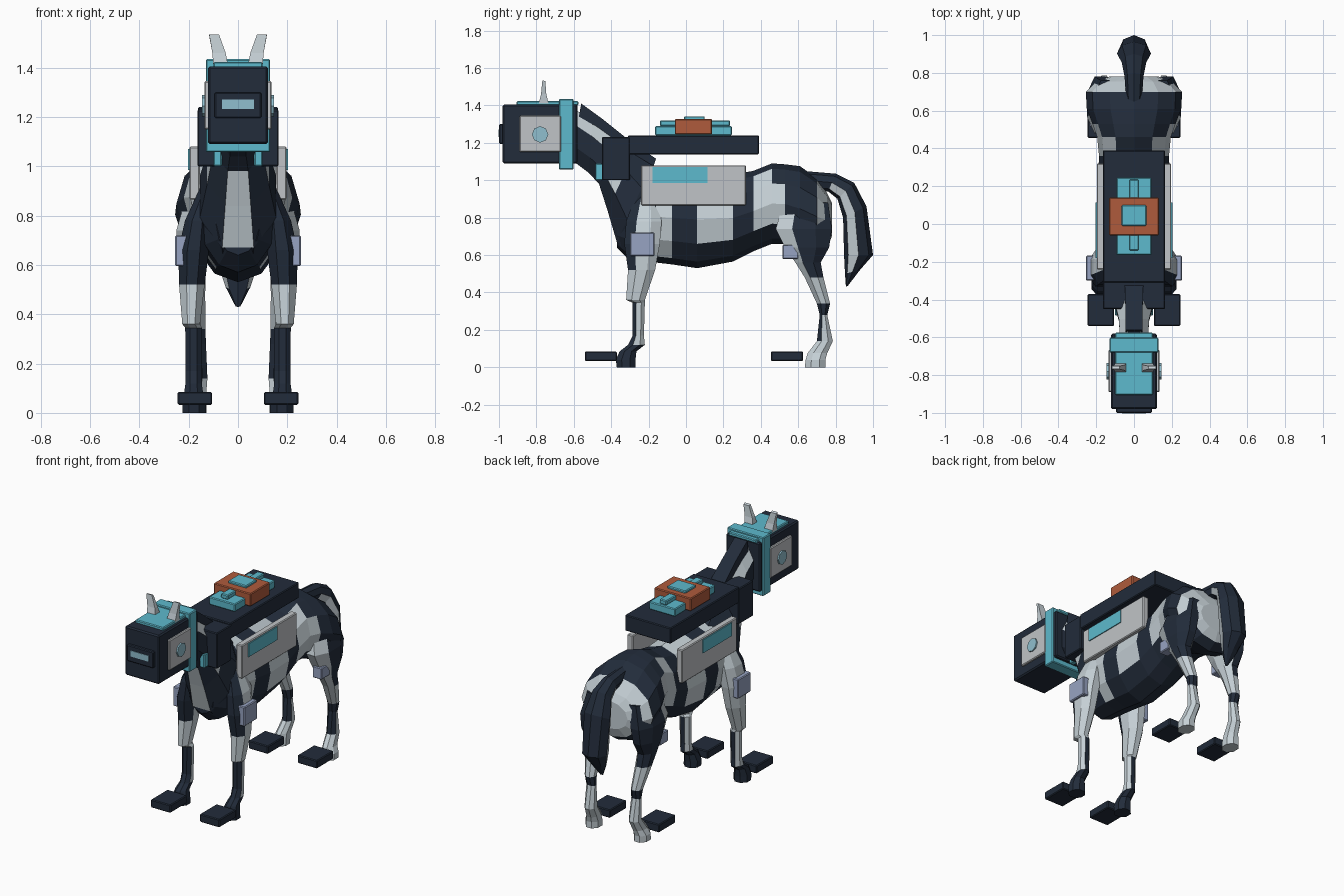
import bpy, bmesh, math
from mathutils import Vector


def mat(name, rgb):
    m = bpy.data.materials.new(name)
    m.diffuse_color = (*rgb, 1)
    return m


NAVY = mat("navy", (0.016, 0.025, 0.043))
PALE = mat("pale_blue_grey", (0.56, 0.63, 0.67))
PANEL = mat("panel_grey", (0.53, 0.55, 0.57))
TEAL = mat("teal", (0.11, 0.49, 0.61))
ORANGE = mat("orange", (0.43, 0.105, 0.045))
LAVENDER = mat("lavender", (0.31, 0.37, 0.54))
GLASS = mat("pale_glass", (0.28, 0.52, 0.62))


def finish(bm, name, mats, rule=None):
    """Turn a bmesh into an object; rule(centre, normal) is True for the pale faces."""
    bmesh.ops.recalc_face_normals(bm, faces=bm.faces)
    me = bpy.data.meshes.new(name)
    for m in mats:
        me.materials.append(m)
    if rule:
        for f in bm.faces:
            f.material_index = int(rule(f.calc_center_median(), f.normal))
    bm.to_mesh(me)
    bm.free()
    ob = bpy.data.objects.new(name, me)
    bpy.context.collection.objects.link(ob)
    return ob


def box(name, x, y, z, m, bevel=0.005):
    """Box from its (min, max) range on each axis."""
    bm = bmesh.new()
    bmesh.ops.create_cube(bm, size=1)
    for v in bm.verts:
        for i, (a, b) in enumerate((x, y, z)):
            v.co[i] = (a + b) / 2 + v.co[i] * (b - a)
    ob = finish(bm, name, [m])
    if bevel:
        mod = ob.modifiers.new("edge", "BEVEL")
        mod.width, mod.segments = bevel, 1
    return ob


def pair(name, x, y, z, m, bevel=0.005):
    box(name + "_right", x, y, z, m, bevel)
    box(name + "_left", (-x[1], -x[0]), y, z, m, bevel)


def loft(name, rings, rule, sides=8, turn=0.5, mats=(NAVY, PALE)):
    """Faceted skin; each ring is (edge point a, edge point b, x centre, x half width),
    where a and b are the (y, z) ends of the section."""
    bm = bmesh.new()
    loops = []
    for a, b, xc, xh in rings:
        a, b = Vector((xc, *a)), Vector((xc, *b))
        mid, half = (a + b) / 2, (a - b) / 2
        k = 1 / math.cos(math.pi / sides) if turn else 1
        loop = []
        for i in range(sides):
            t = 2 * math.pi * (i + turn) / sides
            loop.append(bm.verts.new(mid + half * math.cos(t) * k
                                     + Vector((xh * math.sin(t) * k, 0, 0))))
        loops.append(loop)
    for p, q in zip(loops, loops[1:]):
        for i in range(sides):
            j = (i + 1) % sides
            bm.faces.new((p[i], p[j], q[j], q[i]))
    bm.faces.new(loops[0])
    bm.faces.new(loops[-1])
    return finish(bm, name, mats, rule)


# Striped torso: (y, top, bottom, half width)
torso = [(-0.37, 0.90, 0.64, 0.09), (-0.30, 1.02, 0.57, 0.155), (-0.16, 1.05, 0.56, 0.175),
         (-0.075, 1.05, 0.55, 0.18), (0.06, 1.05, 0.53, 0.19), (0.25, 1.03, 0.565, 0.19),
         (0.36, 1.05, 0.62, 0.185), (0.46, 1.09, 0.66, 0.195), (0.53, 1.085, 0.66, 0.22),
         (0.61, 1.075, 0.62, 0.25), (0.70, 1.01, 0.60, 0.255), (0.755, 0.93, 0.64, 0.20),
         (0.78, 0.88, 0.70, 0.13)]
PALE_BANDS = [(-0.16, -0.075), (0.06, 0.25), (0.36, 0.53), (0.70, 0.80)]


def torso_rule(c, n):
    if n.z < -0.6 or (c.y > 0.36 and n.z > 0.68):
        return False
    return any(a < c.y < b for a, b in PALE_BANDS)


loft("torso", [((y, t), (y, b), 0, w) for y, t, b, w in torso], torso_rule, 12, 0)

# Neck with a pale throat and slanted stripes
neck = [((-0.58, 1.37), (-0.60, 1.10), 0, 0.075), ((-0.50, 1.32), (-0.52, 1.04), 0, 0.08),
        ((-0.40, 1.24), (-0.465, 0.98), 0, 0.10), ((-0.28, 1.14), (-0.42, 0.84), 0, 0.125),
        ((-0.18, 1.08), (-0.37, 0.67), 0, 0.155), ((-0.10, 0.98), (-0.30, 0.60), 0, 0.14)]
loft("neck", neck, lambda c, n: (n.y < -0.75 and c.z > 0.70) or (n.z > 0.2 and c.y < -0.4 and abs(n.x) > 0.4)
     or (abs(n.x) > 0.8 and -0.40 < c.y < -0.34), 8)
mane = [((-0.56, 1.41), (-0.58, 1.30), 0, 0.045), ((-0.45, 1.33), (-0.47, 1.24), 0, 0.045),
        ((-0.30, 1.21), (-0.34, 1.10), 0, 0.05), ((-0.16, 1.115), (-0.20, 1.0), 0, 0.05)]
loft("mane", mane, lambda c, n: False, 4)
pair("throat_clip", (0.065, 0.10), (-0.485, -0.44), (1.0, 1.09), TEAL)

# Tail curling down behind the rump
tail = [((0.62, 1.05), (0.66, 0.95), 0, 0.04), ((0.80, 1.035), (0.76, 0.94), 0, 0.05),
        ((0.90, 0.985), (0.81, 0.90), 0, 0.065), ((0.965, 0.86), (0.84, 0.80), 0, 0.09),
        ((1.0, 0.60), (0.845, 0.60), 0, 0.08), ((0.93, 0.52), (0.85, 0.50), 0, 0.05),
        ((0.865, 0.435), (0.855, 0.43), 0, 0.01)]
loft("tail", tail, lambda c, n: n.y < 0.2 and abs(n.x) > 0.5 and 0.55 < c.z < 0.97 and c.y < 0.905, 8, 0)

# Legs: (z, front y, back y, x centre, x half width)
FRONT = [(0.92, -0.27, -0.16, 0.12, 0.03), (0.78, -0.32, -0.13, 0.165, 0.05),
         (0.66, -0.33, -0.14, 0.18, 0.062), (0.52, -0.31, -0.165, 0.187, 0.052),
         (0.36, -0.32, -0.22, 0.19, 0.036), (0.345, -0.285, -0.22, 0.18, 0.034),
         (0.17, -0.285, -0.225, 0.18, 0.033), (0.12, -0.31, -0.22, 0.18, 0.033),
         (0.085, -0.355, -0.265, 0.18, 0.038), (0.04, -0.375, -0.27, 0.178, 0.048),
         (0.0, -0.37, -0.27, 0.178, 0.048)]
HIND = [(0.88, 0.52, 0.76, 0.15, 0.06), (0.74, 0.48, 0.78, 0.18, 0.07),
        (0.64, 0.53, 0.765, 0.185, 0.062), (0.56, 0.585, 0.72, 0.182, 0.05),
        (0.48, 0.635, 0.735, 0.178, 0.045), (0.34, 0.70, 0.77, 0.165, 0.033),
        (0.28, 0.715, 0.755, 0.16, 0.03), (0.14, 0.70, 0.785, 0.158, 0.034),
        (0.075, 0.65, 0.755, 0.165, 0.036), (0.04, 0.64, 0.745, 0.172, 0.045),
        (0.0, 0.635, 0.745, 0.172, 0.045)]


def front_rule(c, n):
    if c.z < 0.11:
        return False
    if c.z < 0.35:
        return n.y > -0.6 and abs(n.x) > 0.6
    return not (c.z > 0.57 and n.y < -0.4) and c.z < 0.86


def hind_rule(c, n):
    if c.z > 0.48:
        return n.y < -0.4 or n.x * c.x < -0.01
    return not (0.28 < c.z < 0.34 or (0.14 < c.z < 0.28 and n.y < -0.6))


for side, s in (("right", 1), ("left", -1)):
    for kind, data, rule in (("front", FRONT, front_rule), ("hind", HIND, hind_rule)):
        loft(f"{kind}_leg_{side}", [((a, z), (b, z), s * x, w) for z, a, b, x, w in data], rule, 8)

# Foot plates and joint guards
pair("front_foot_plate", (0.105, 0.245), (-0.54, -0.37), (0.033, 0.085), NAVY)
pair("hind_foot_plate", (0.105, 0.245), (0.455, 0.625), (0.033, 0.085), NAVY)
pair("shoulder_guard", (0.20, 0.255), (-0.30, -0.168), (0.595, 0.72), LAVENDER)
pair("thigh_guard", (0.17, 0.235), (0.515, 0.60), (0.58, 0.655), LAVENDER)

# Back pack, collar and side panels
box("saddle_deck", (-0.163, 0.163), (-0.31, 0.39), (1.138, 1.24), NAVY)
box("collar", (-0.165, 0.165), (-0.45, -0.30), (1.0, 1.23), NAVY)
pair("side_panel", (0.155, 0.197), (-0.24, 0.32), (0.865, 1.08), PANEL)
pair("side_screen", (0.195, 0.203), (-0.18, 0.115), (0.985, 1.07), TEAL, 0)
box("pack_base", (-0.093, 0.093), (-0.165, 0.245), (1.24, 1.29), TEAL)
box("pack_rail", (-0.025, 0.025), (-0.14, 0.235), (1.29, 1.32), TEAL)
box("pack_core", (-0.132, 0.132), (-0.06, 0.14), (1.245, 1.328), ORANGE)
box("pack_button", (-0.065, 0.065), (-0.01, 0.10), (1.32, 1.342), TEAL)

# Boxy head with frame, visor and cheek plates
box("head", (-0.122, 0.122), (-0.98, -0.58), (1.09, 1.405), NAVY, 0.008)
box("head_frame", (-0.13, 0.13), (-0.68, -0.602), (1.057, 1.435), TEAL)
box("head_top_plate", (-0.10, 0.10), (-0.905, -0.575), (1.40, 1.423), TEAL)
box("muzzle", (-0.095, 0.095), (-1.0, -0.97), (1.195, 1.30), NAVY)
box("muzzle_window", (-0.064, 0.064), (-1.003, -0.997), (1.232, 1.27), GLASS, 0)
pair("cheek_plate", (0.115, 0.136), (-0.89, -0.668), (1.15, 1.345), PANEL)

for side, s in (("right", 1), ("left", -1)):
    # Eye disc
    bpy.ops.mesh.primitive_cylinder_add(vertices=8, radius=0.044, depth=0.03,
                                        location=(s * 0.13, -0.78, 1.245),
                                        rotation=(0, math.pi / 2, 0))
    eye = bpy.context.object
    eye.name = "eye_" + side
    eye.rotation_euler.x = 0
    eye.data.materials.append(GLASS)
    # Tapered ear leaning outwards
    loft("ear_" + side, [((-0.787, 1.41), (-0.735, 1.41), s * 0.07, 0.03),
                         ((-0.775, 1.46), (-0.747, 1.46), s * 0.077, 0.027),
                         ((-0.768, 1.535), (-0.752, 1.53), s * 0.097, 0.02)],
         lambda c, n: True, 4)
